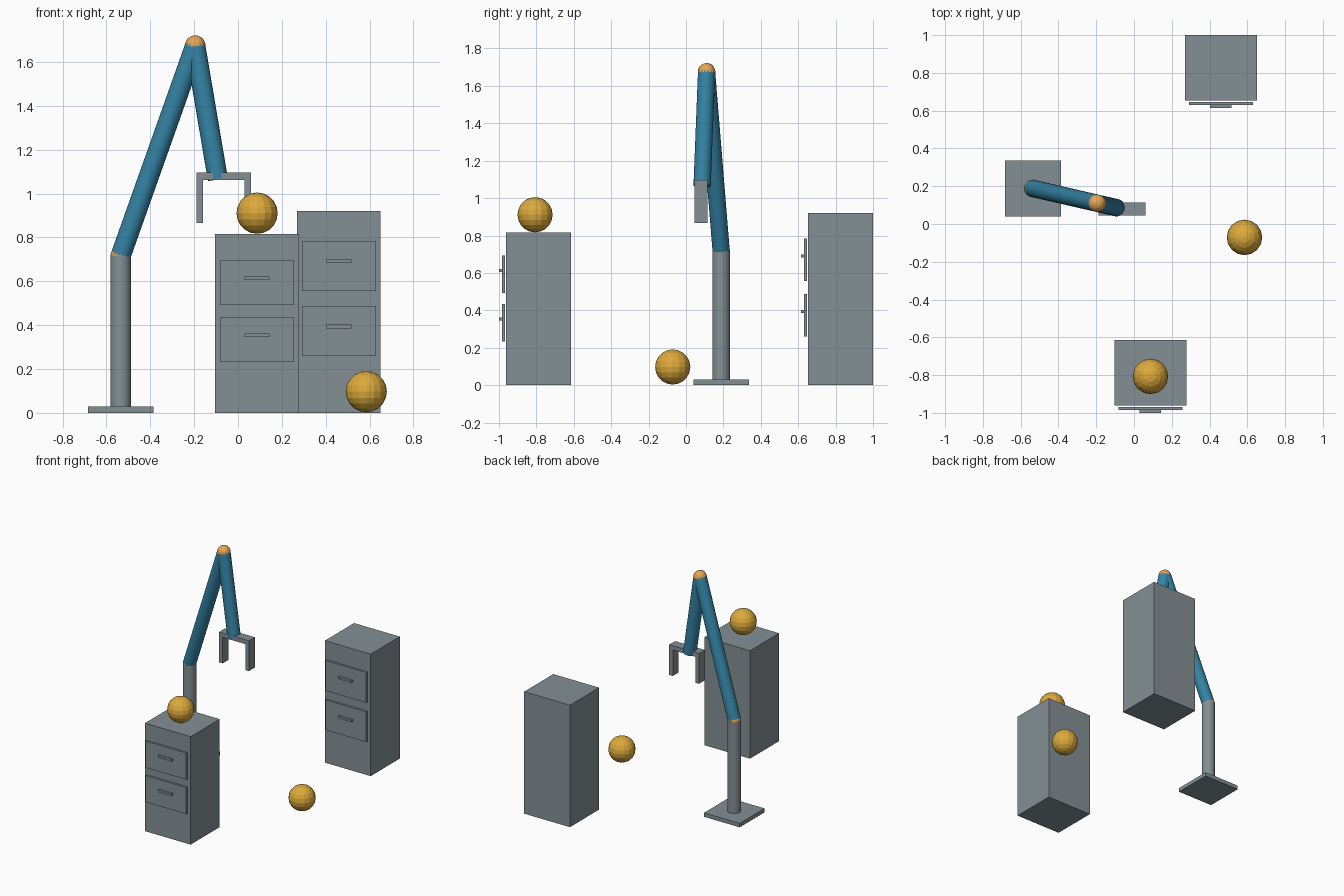
import bpy
from mathutils import Vector

if "Cube" in bpy.data.objects:
    bpy.data.objects.remove(bpy.data.objects["Cube"])


def material(name, rgb):
    m = bpy.data.materials.new(name)
    m.diffuse_color = (*rgb, 1)
    m.use_nodes = True
    m.node_tree.nodes["Principled BSDF"].inputs["Base Color"].default_value = m.diffuse_color
    return m


GREY = material("steel_grey", (0.23, 0.28, 0.30))
BLUE = material("arm_blue", (0.035, 0.23, 0.38))
GOLD = material("ball_gold", (0.72, 0.40, 0.045))
ORANGE = material("joint_orange", (0.80, 0.38, 0.09))


def finish(name, mat):
    ob = bpy.context.object
    ob.name = name
    ob.data.materials.append(mat)
    return ob


def box(name, x, y, z, mat=GREY):
    """Box given by its (low, high) extent on each axis."""
    bpy.ops.mesh.primitive_cube_add(size=1, location=[sum(r) / 2 for r in (x, y, z)])
    ob = finish(name, mat)
    ob.scale = [r[1] - r[0] for r in (x, y, z)]
    return ob


def tube(name, a, b, radius, mat):
    """Capped cylinder running from point a to point b."""
    a, b = Vector(a), Vector(b)
    bpy.ops.mesh.primitive_cylinder_add(vertices=24, radius=radius,
                                        depth=(b - a).length, location=(a + b) / 2)
    ob = finish(name, mat)
    ob.rotation_euler = (b - a).to_track_quat('Z', 'Y').to_euler()
    bpy.ops.object.shade_smooth_by_angle()


def ball(name, centre, radius, mat):
    bpy.ops.mesh.primitive_uv_sphere_add(segments=16, ring_count=10,
                                         radius=radius, location=centre)
    finish(name, mat)


def cabinet(name, cx, front, height, drawers):
    """Two-drawer cabinet; the drawer fronts float just ahead of the body."""
    box(name + "_body", (cx - 0.191, cx + 0.191), (front, front + 0.347), (0, height))
    for i, (low, high) in enumerate(drawers):
        mid = (low + high) / 2 + 0.02
        box(f"{name}_drawer_{i}", (cx - 0.169, cx + 0.169),
            (front - 0.022, front - 0.007), (low, high))
        box(f"{name}_handle_{i}", (cx - 0.057, cx + 0.057),
            (front - 0.038, front - 0.022), (mid - 0.008, mid + 0.008))


# Arm stand
SHOULDER = (-0.535, 0.188, 0.717)
ELBOW = (-0.195, 0.11, 1.675)
WRIST = (-0.092, 0.086, 1.066)
box("base_plate", (-0.684, -0.386), (0.04, 0.336), (0, 0.03))
tube("post", (-0.535, 0.188, 0.03), SHOULDER, 0.047, GREY)

# Arm links and joints
tube("upper_arm", SHOULDER, ELBOW, 0.046, BLUE)
tube("forearm", ELBOW, WRIST, 0.046, BLUE)
ball("shoulder_joint", SHOULDER, 0.047, ORANGE)
ball("elbow_joint", ELBOW, 0.047, ORANGE)

# Gripper
GRIP_Y = (0.045, 0.115)
box("gripper_bar", (-0.189, 0.06), GRIP_Y, (1.063, 1.096))
box("gripper_finger_left", (-0.189, -0.159), GRIP_Y, (0.867, 1.063))
box("gripper_finger_right", (0.03, 0.06), GRIP_Y, (0.867, 1.063))

# Cabinets
cabinet("near_cabinet", 0.087, -0.962, 0.815, [(0.233, 0.434), (0.493, 0.694)])
cabinet("far_cabinet", 0.460, 0.653, 0.921, [(0.260, 0.488), (0.557, 0.785)])

# Balls
ball("cabinet_ball", (0.087, -0.807, 0.911), 0.094, GOLD)
ball("floor_ball", (0.585, -0.071, 0.097), 0.094, GOLD)
